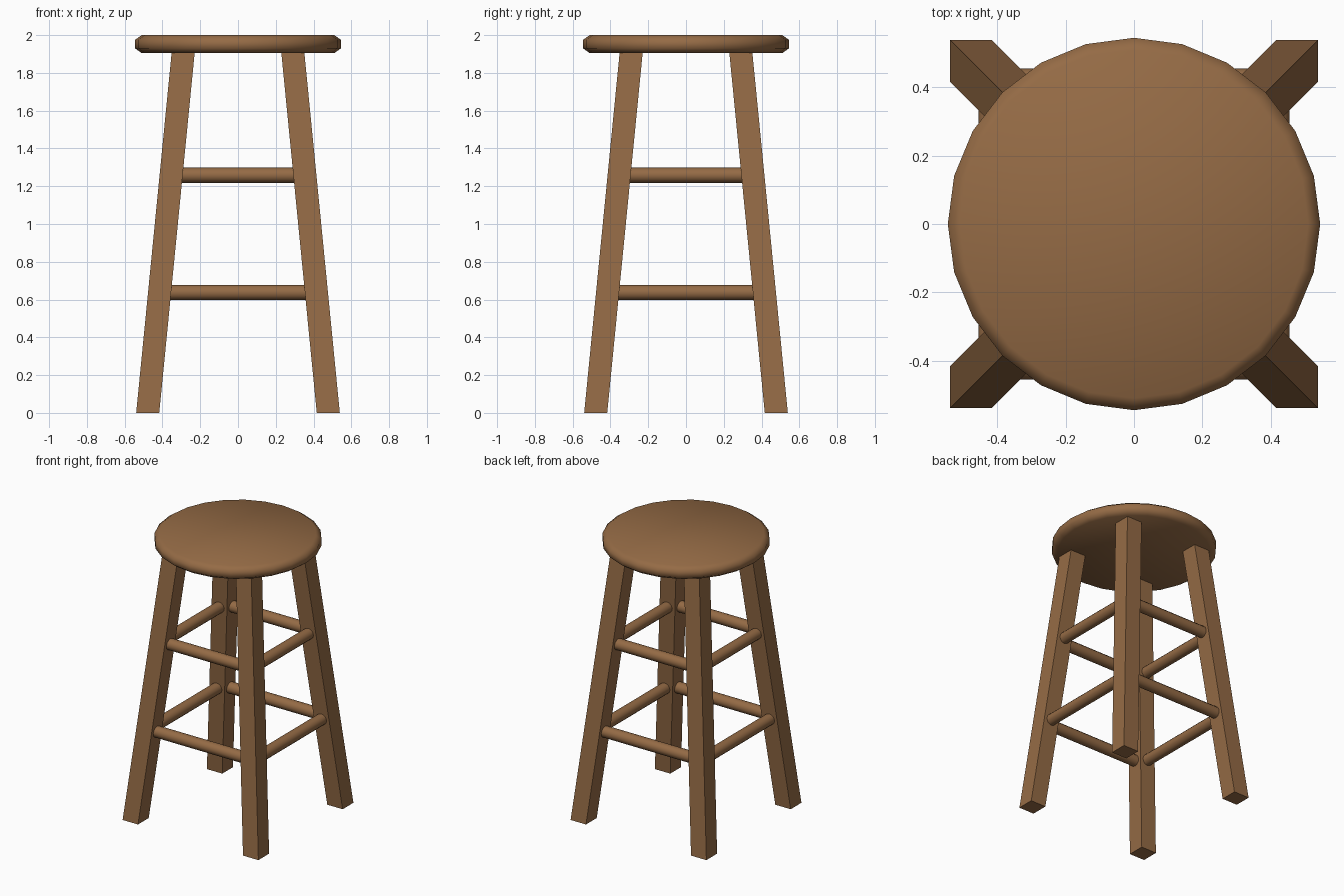
import bpy, bmesh, math
from mathutils import Matrix, Vector

if "Cube" in bpy.data.objects:
    bpy.data.objects.remove(bpy.data.objects["Cube"])

wood = bpy.data.materials.new("brown wood")
wood.diffuse_color = (0.30, 0.147, 0.06, 1)
wood.use_nodes = True
wood.node_tree.nodes["Principled BSDF"].inputs["Base Color"].default_value = wood.diffuse_color

TOP, FOOT_C, TOP_C, HALF = 1.91, 0.478, 0.29, 0.061


def leg_centre(z):
    return FOOT_C + (TOP_C - FOOT_C) * z / TOP


def finish(name, bm, smooth=None):
    bmesh.ops.recalc_face_normals(bm, faces=bm.faces)
    me = bpy.data.meshes.new(name)
    bm.to_mesh(me)
    bm.free()
    me.materials.append(wood)
    ob = bpy.data.objects.new(name, me)
    bpy.context.collection.objects.link(ob)
    if smooth:
        bpy.ops.object.select_all(action='DESELECT')
        ob.select_set(True)
        bpy.context.view_layer.objects.active = ob
        bpy.ops.object.shade_smooth_by_angle(angle=math.radians(smooth))
    return ob


# Seat: 24-sided disc with chamfered rim
bm = bmesh.new()
rings = []
for r, z in [(0.51, 1.905), (0.545, 1.93), (0.545, 1.975), (0.51, 2.0)]:
    rings.append([bm.verts.new((r * math.cos(a), r * math.sin(a), z))
                  for a in (math.tau * i / 24 for i in range(24))])
for lo, hi in zip(rings, rings[1:]):
    for i in range(24):
        j = (i + 1) % 24
        bm.faces.new((lo[i], lo[j], hi[j], hi[i]))
bm.faces.new(rings[0])
bm.faces.new(rings[-1])
finish("seat", bm, 60)

# Legs: square posts sheared inward towards the seat
for sx, xname in ((-1, "left"), (1, "right")):
    for sy, yname in ((-1, "front"), (1, "back")):
        bm = bmesh.new()
        bmesh.ops.create_cube(bm, size=2)
        for v in bm.verts:
            z = TOP if v.co.z > 0 else 0
            c = leg_centre(z)
            v.co = Vector((sx * c + v.co.x * HALF, sy * c + v.co.y * HALF, z))
        finish(f"{yname}_{xname}_leg", bm)

# Rungs: round bars joining neighbouring legs at two heights
for level, z in (("lower", 0.637), ("upper", 1.258)):
    c = leg_centre(z)
    for k, side in enumerate(("front", "right", "back", "left")):
        bm = bmesh.new()
        mat = (Matrix.Rotation(k * math.pi / 2, 4, 'Z')
               @ Matrix.Translation((0, -c, z))
               @ Matrix.Rotation(math.pi / 2, 4, 'Y'))
        bmesh.ops.create_cone(bm, cap_ends=True, segments=12, radius1=0.04,
                              radius2=0.04, depth=2 * c - 0.06, matrix=mat)
        finish(f"{level}_{side}_rung", bm, 40)
